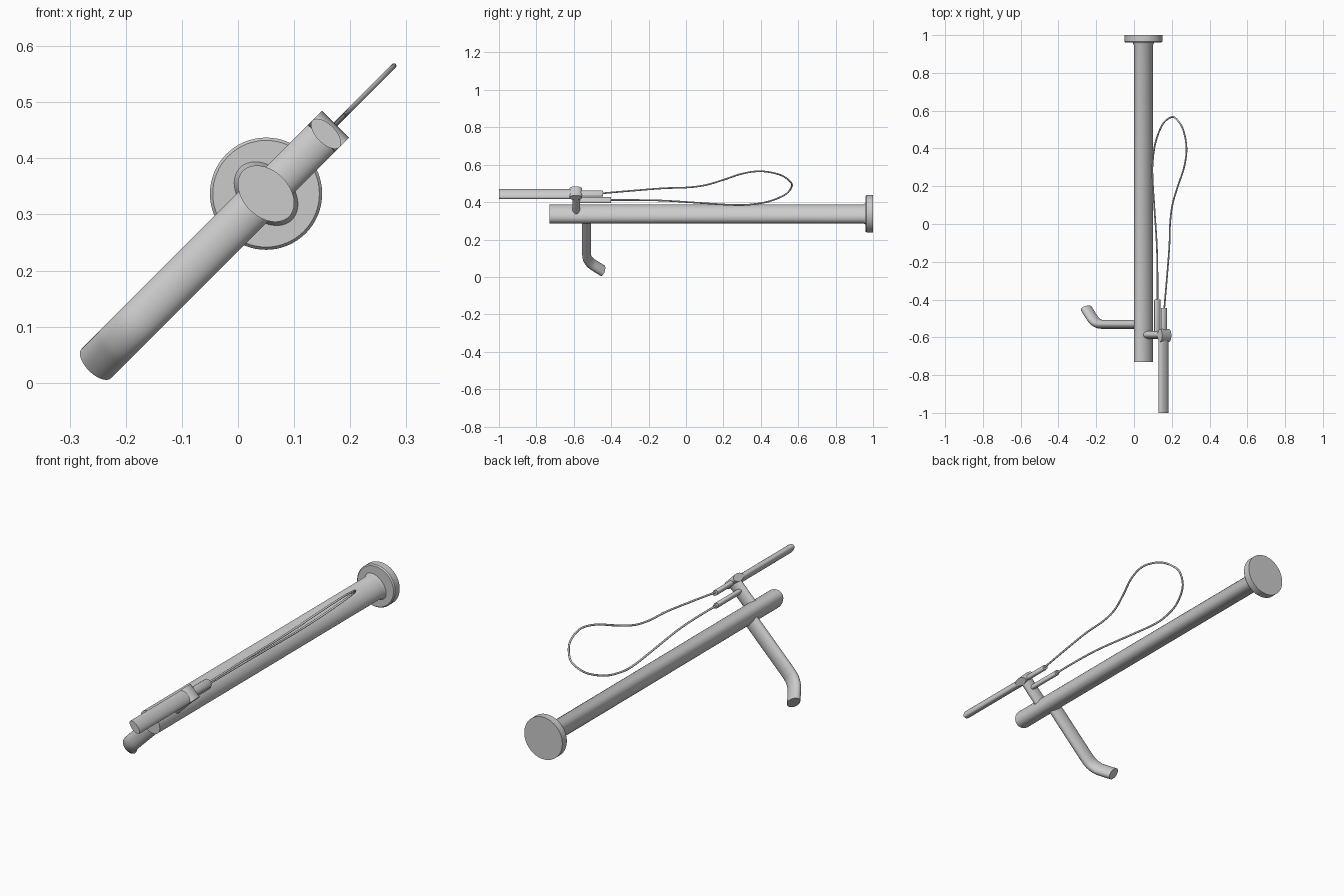
import bpy, bmesh, math
from mathutils import Vector, Matrix

if "Cube" in bpy.data.objects:
    bpy.data.objects.remove(bpy.data.objects["Cube"])

# Local frame: X = 45 degree diagonal (right and up), Y = world y, Z = across it
R = math.sqrt(0.5)
FRAME = Matrix(((R, 0, -R, 0.05), (0, 1, 0, 0), (R, 0, R, 0.337), (0, 0, 0, 1)))


def finish(name, bm):
    bmesh.ops.recalc_face_normals(bm, faces=bm.faces)
    bm.transform(FRAME)
    mesh = bpy.data.meshes.new(name)
    bm.to_mesh(mesh)
    bm.free()
    ob = bpy.data.objects.new(name, mesh)
    bpy.context.collection.objects.link(ob)
    bpy.ops.object.select_all(action='DESELECT')
    ob.select_set(True)
    bpy.context.view_layer.objects.active = ob
    bpy.ops.object.shade_smooth_by_angle(angle=math.radians(35))
    return ob


def smooth_path(points, steps):
    """Catmull-Rom curve through the points."""
    p = [Vector(q) for q in points]
    p = [2 * p[0] - p[1]] + p + [2 * p[-1] - p[-2]]
    out = []
    for i in range(1, len(p) - 2):
        a, b, c, d = p[i - 1:i + 3]
        for k in range(steps):
            t = k / steps
            out.append(0.5 * (2 * b + (c - a) * t + (2 * a - 5 * b + 4 * c - d) * t * t
                              + (3 * b - a - 3 * c + d) * t ** 3))
    return out + [p[-2]]


def sweep(name, path, a, b, scales=None, sides=40):
    """Sweep an ellipse (a in the diagonal plane, b across it) along a planar path."""
    path = [Vector(q) for q in path]
    scales = scales or [1] * len(path)
    bm = bmesh.new()
    rings = []
    for i, p in enumerate(path):
        t = (path[min(i + 1, len(path) - 1)] - path[max(i - 1, 0)]).normalized()
        u = Vector((t.y, -t.x))
        ring = []
        for k in range(sides):
            w = 2 * math.pi * k / sides
            q = p + u * (a * scales[i] * math.cos(w))
            ring.append(bm.verts.new((q.x, q.y, b * scales[i] * math.sin(w))))
        rings.append(ring)
    for r0, r1 in zip(rings, rings[1:]):
        for k in range(sides):
            j = (k + 1) % sides
            bm.faces.new((r0[k], r0[j], r1[j], r1[k]))
    bm.faces.new(rings[0])
    bm.faces.new(rings[-1])
    return finish(name, bm)


# Long main tube with a small flare into the end disc
sweep("main_tube", [(0, -0.73), (0, 0.945), (0, 0.968)], 0.041, 0.058, [1, 1, 1.2], 56)
sweep("end_disc", [(0, 0.96), (0, 0.966), (0, 1.0)], 0.1, 0.1, [0.95, 1, 1], 64)

# Bent handle below the tube
bend = smooth_path([(-0.29, -0.532), (-0.335, -0.528), (-0.37, -0.51),
                    (-0.395, -0.485), (-0.428, -0.447)], 5)
sweep("bent_handle", [(0, -0.532)] + bend, 0.024, 0.037)

# Bracket above the tube, with its pivot barrel lying across
sweep("bracket_arm", [(0.0, -0.587), (0.155, -0.587)], 0.021, 0.034)
bm = bmesh.new()
bmesh.ops.create_cone(bm, cap_ends=True, segments=24, radius1=1, radius2=1, depth=2,
                      matrix=Matrix.Translation((0.157, -0.59, 0)) @ Matrix.Diagonal((0.018, 0.034, 0.034, 1)))
finish("pivot_barrel", bm)

# Flat lever and the two cable sleeves
sweep("lever", [(0.151, -1.0), (0.151, -0.6)], 0.017, 0.034)
sweep("upper_sleeve", [(0.154, -0.58), (0.154, -0.45), (0.154, -0.445)], 0.012, 0.021, [1, 1, 0.85], 24)
sweep("lower_sleeve", [(0.105, -0.58), (0.105, -0.405), (0.105, -0.4)], 0.012, 0.021, [1, 1, 0.85], 24)

# Looped cable, given as (y, height)
loop = [(-0.46, 0.446), (-0.3, 0.460), (-0.12, 0.474), (0.0, 0.478), (0.1, 0.490),
        (0.2, 0.519), (0.3, 0.552), (0.4, 0.565), (0.5, 0.547), (0.555, 0.512),
        (0.565, 0.483), (0.53, 0.440), (0.44, 0.403), (0.34, 0.387), (0.25, 0.385),
        (0.1, 0.394), (-0.1, 0.407), (-0.25, 0.411), (-0.42, 0.411)]
path = smooth_path([((z - 0.337) / R, y) for y, z in loop], 6)
sweep("cable_loop", path, 0.0045, 0.0045, None, 12)
